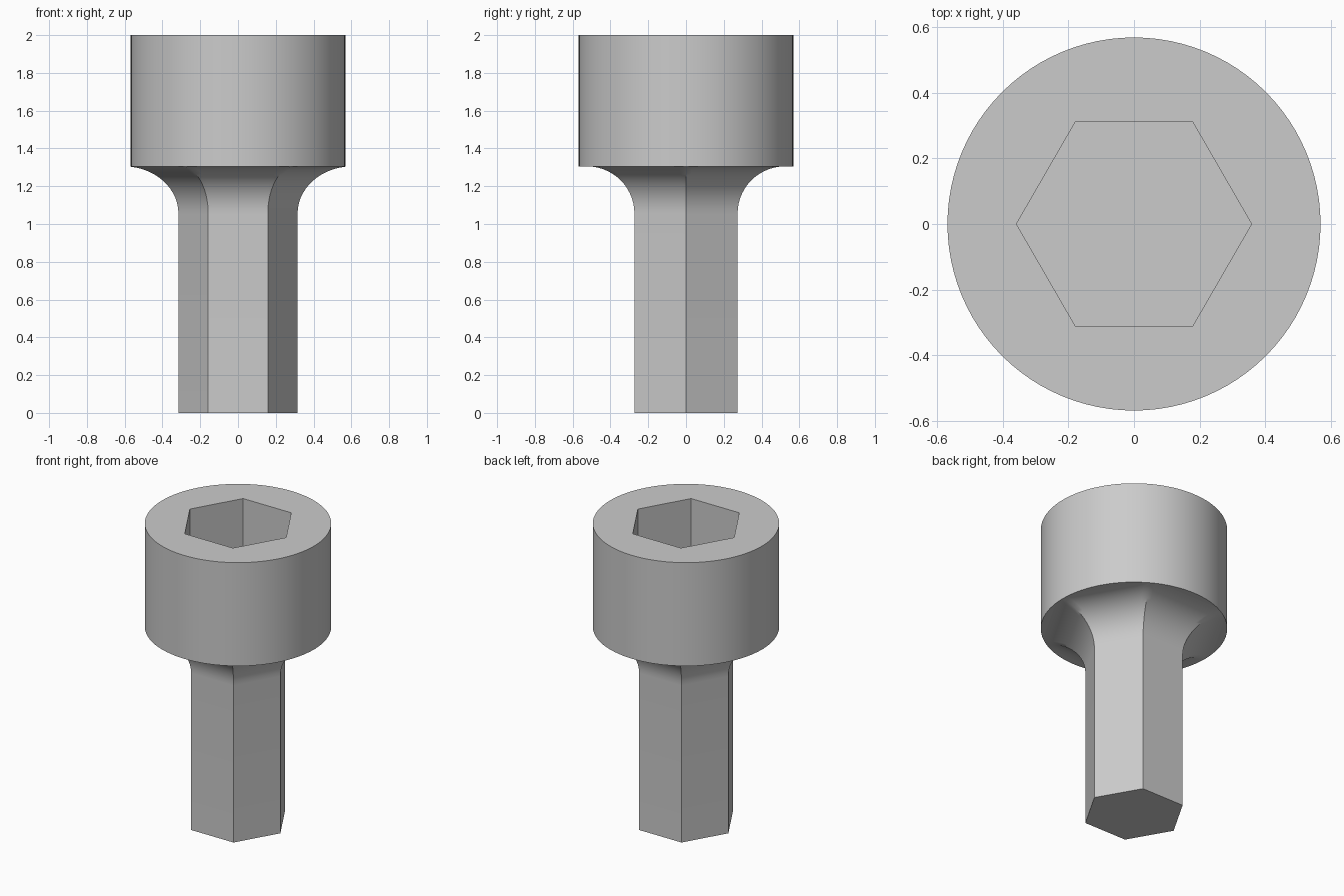
import bpy, bmesh, math

if "Cube" in bpy.data.objects:
    bpy.data.objects.remove(bpy.data.objects["Cube"])

N = 96            # points per ring, a multiple of 6
HEAD_R = 0.568
HEAD_Z = 1.305    # underside of the head
FLAT = 0.273      # shank centre to flat
FILLET = 0.25
SOCKET_FLAT = 0.31
SOCKET_DEPTH = 0.5

steel = bpy.data.materials.new("steel_grey")
steel.diffuse_color = (0.6, 0.6, 0.6, 1)
steel.use_nodes = True
steel.node_tree.nodes["Principled BSDF"].inputs["Base Color"].default_value = steel.diffuse_color


def ring(z, flat=None):
    """Hexagon with corners on x, never wider than the head; a circle if no flat is given."""
    pts = []
    for i in range(N):
        t = 2 * math.pi * i / N
        r = HEAD_R
        if flat is not None:
            off = t % (math.pi / 3) - math.pi / 6
            r = min(r, flat / math.cos(off))
        pts.append((r * math.cos(t), r * math.sin(t), z))
    return pts


def loft(name, rings, cap_first=False, cap_last=False):
    bm = bmesh.new()
    rows = [[bm.verts.new(p) for p in r] for r in rings]
    for a, b in zip(rows, rows[1:]):
        for i in range(N):
            j = (i + 1) % N
            bm.faces.new((a[i], a[j], b[j], b[i]))
    if cap_first:
        bm.faces.new(rows[0][::-1])
    if cap_last:
        bm.faces.new(rows[-1])
    bmesh.ops.remove_doubles(bm, verts=bm.verts, dist=1e-5)
    me = bpy.data.meshes.new(name)
    bm.to_mesh(me)
    bm.free()
    me.materials.append(steel)
    ob = bpy.data.objects.new(name, me)
    bpy.context.collection.objects.link(ob)
    bpy.ops.object.select_all(action='DESELECT')
    ob.select_set(True)
    bpy.context.view_layer.objects.active = ob
    bpy.ops.object.shade_smooth_by_angle(angle=math.radians(30))
    return ob


# Hexagonal shank flaring into the head through a quarter-round fillet
shank = [ring(0, FLAT)]
STEPS = 14
for k in range(STEPS + 1):
    t = math.pi / 2 * k / STEPS
    shank.append(ring(HEAD_Z - FILLET + FILLET * math.sin(t),
                      FLAT + FILLET * (1 - math.cos(t))))
loft("hex_shank", shank, cap_first=True)

# Round head: underside, wall, top face, socket wall and socket floor
loft("socket_head", [
    ring(HEAD_Z, FLAT + FILLET),
    ring(HEAD_Z),
    ring(2),
    ring(2, SOCKET_FLAT),
    ring(2 - SOCKET_DEPTH, SOCKET_FLAT),
], cap_last=True)
